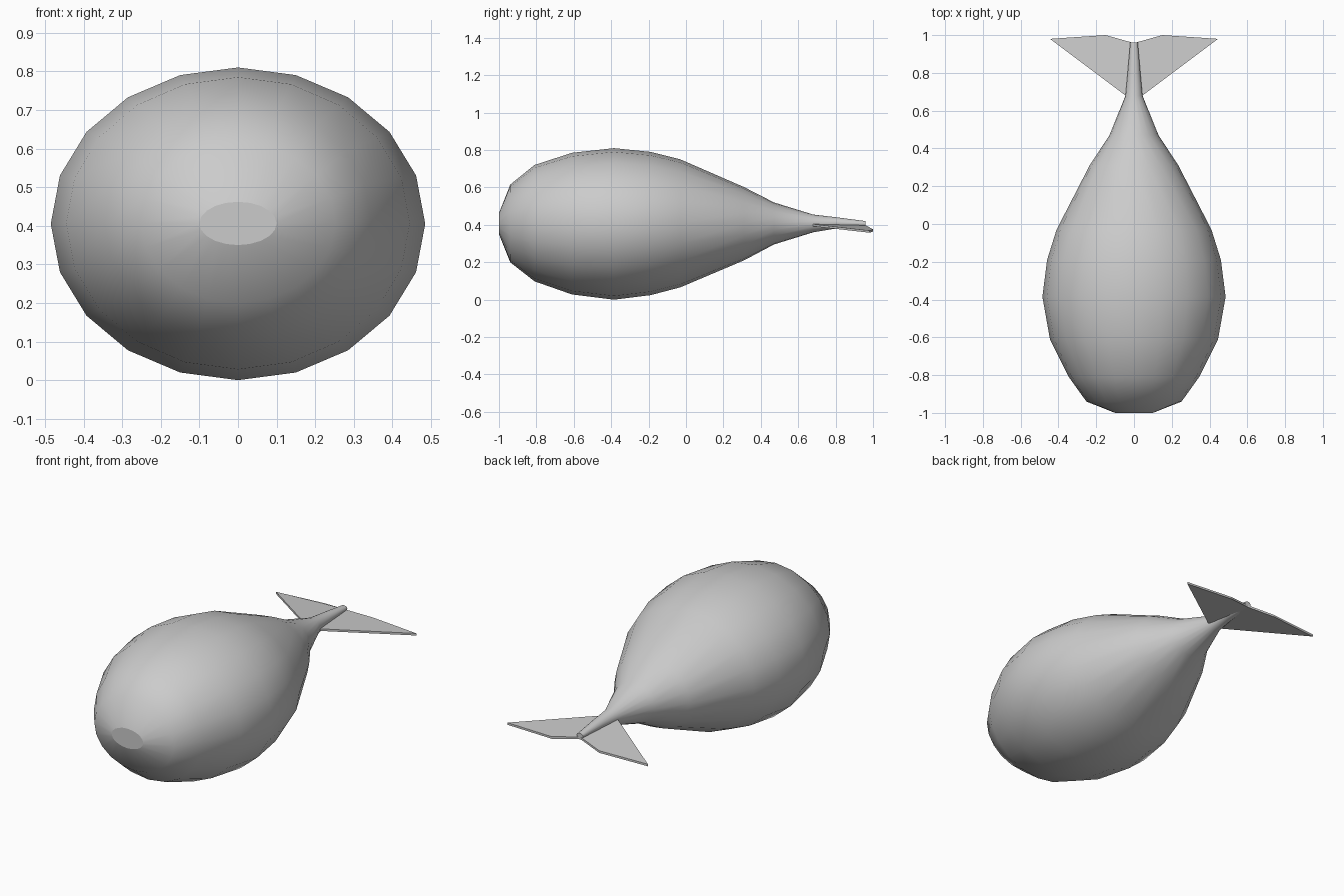
import bpy, bmesh, math

if "Cube" in bpy.data.objects:
    bpy.data.objects.remove(bpy.data.objects["Cube"])

SIDES = 20


def finish(bm, name):
    bmesh.ops.recalc_face_normals(bm, faces=bm.faces)
    mesh = bpy.data.meshes.new(name)
    bm.to_mesh(mesh)
    bm.free()
    obj = bpy.data.objects.new(name, mesh)
    bpy.context.collection.objects.link(obj)
    return obj


# Body: elliptical rings lofted from nose to tail (y, half width, bottom z, top z)
rings = [
    (-1.00, 0.100, 0.350, 0.462), (-0.94, 0.252, 0.200, 0.615),
    (-0.81, 0.345, 0.098, 0.720), (-0.61, 0.445, 0.028, 0.785),
    (-0.385, 0.485, 0.000, 0.810), (-0.19, 0.460, 0.024, 0.790),
    (-0.03, 0.410, 0.066, 0.750), (0.31, 0.235, 0.210, 0.602),
    (0.47, 0.130, 0.295, 0.520), (0.68, 0.045, 0.360, 0.455),
    (0.80, 0.034, 0.380, 0.441), (0.96, 0.020, 0.392, 0.420),
]
bm = bmesh.new()
loops = []
for y, w, lo, hi in rings:
    loop = []
    for i in range(SIDES):
        a = 2 * math.pi * i / SIDES
        loop.append(bm.verts.new((w * math.cos(a), y,
                                  (lo + hi) / 2 + (hi - lo) / 2 * math.sin(a))))
    loops.append(loop)
for a, b in zip(loops, loops[1:]):
    for i in range(SIDES):
        j = (i + 1) % SIDES
        bm.faces.new((a[i], a[j], b[j], b[i])).smooth = True
# Flat nose and tail caps with a crisp rim
for loop in (loops[0], loops[-1]):
    cap = bm.faces.new(loop)
    for e in cap.edges:
        e.smooth = False
finish(bm, "body")

# Tail fins: thin plates, mirrored and slightly drooping
outline = [(0.0, 0.68, 0.404), (0.045, 0.68, 0.404), (0.445, 0.98, 0.370),
           (0.15, 1.0, 0.376), (0.015, 0.962, 0.397), (0.0, 0.96, 0.398)]
for side, name in ((1, "tail_fin_right"), (-1, "tail_fin_left")):
    bm = bmesh.new()
    top = [bm.verts.new((side * x, y, z)) for x, y, z in outline]
    low = [bm.verts.new((side * x, y, z - 0.012)) for x, y, z in outline]
    bm.faces.new(top)
    bm.faces.new(low[::-1])
    n = len(outline)
    for i in range(n):
        j = (i + 1) % n
        bm.faces.new((top[i], low[i], low[j], top[j]))
    finish(bm, name)
